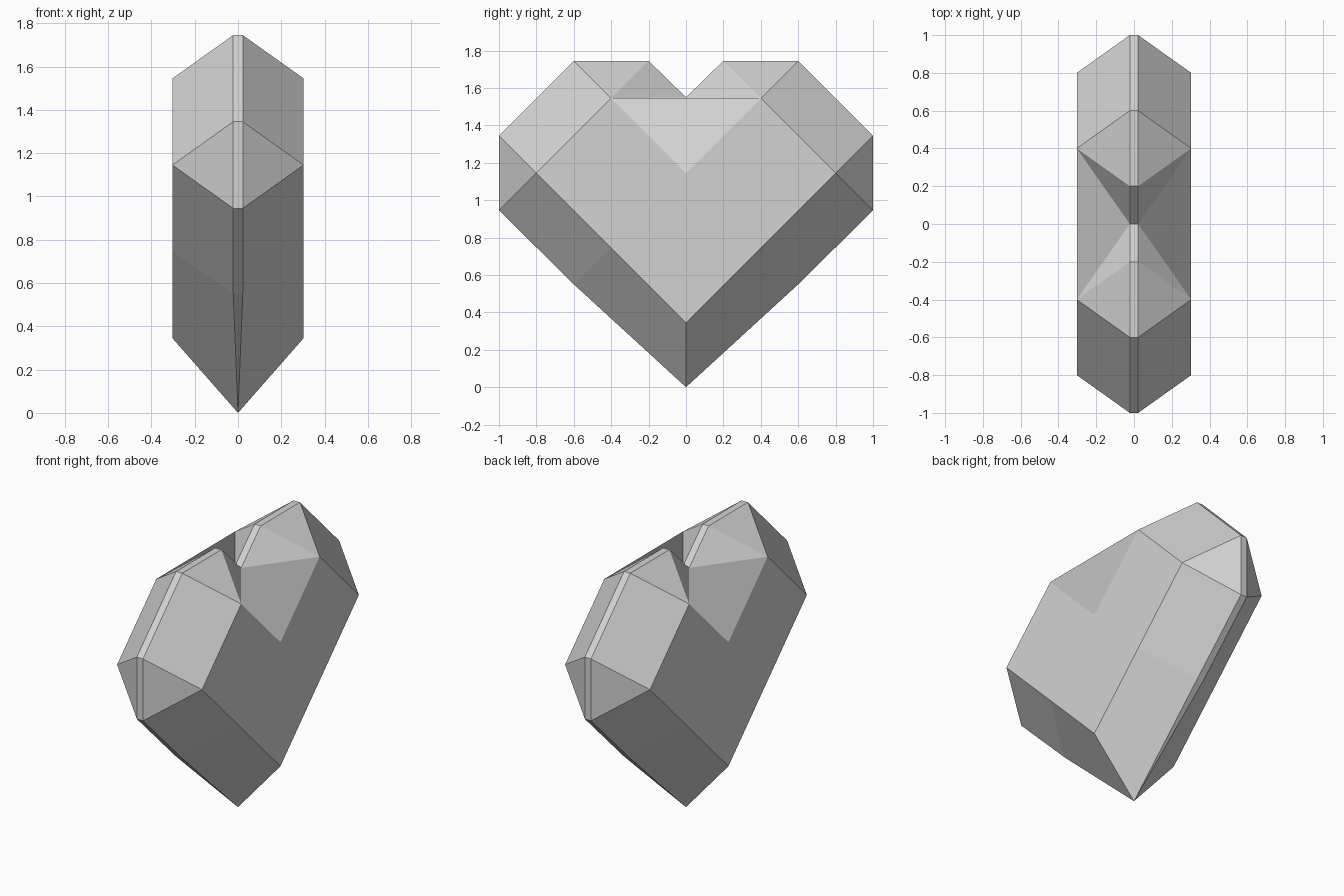
import bpy
import bmesh

cube = bpy.data.objects.get("Cube")
if cube:
    bpy.data.objects.remove(cube, do_unlink=True)

RIM_X, SIDE_X = 0.022, 0.303

# Half outline of the rim (y, z), from above the bottom tip up to the lobe top
RIM = [(0.6, 0.55), (1.0, 0.945), (1.0, 1.345), (0.6, 1.745), (0.2, 1.745)]
# Matching points of the raised flat side
SIDE = [(0.4, 0.745), (0.8, 1.145), (0.8, 1.145), (0.4, 1.545), (0.4, 1.545)]
TIP, NOTCH = (0, 0), (0, 1.55)
SIDE_TIP, SIDE_NOTCH = (0, 0.345), (0, 1.145)

bm = bmesh.new()
cache = {}


def vert(x, y, z):
    key = (round(x, 4), round(y, 4), round(z, 4))
    if key not in cache:
        cache[key] = bm.verts.new(key)
    return cache[key]


def face(points):
    verts = list(dict.fromkeys(vert(*p) for p in points))
    if len(verts) > 2:
        bm.faces.new(verts)


def mirrored(points):
    return [(-y, z) for y, z in points]


def at(x, p):
    return (x, p[0], p[1])


for sx in (1, -1):
    rx, fx = sx * RIM_X, sx * SIDE_X
    # Sloped facets from the rim to the flat side
    for sign in (1, -1):
        rim = RIM if sign == 1 else mirrored(RIM)
        side = SIDE if sign == 1 else mirrored(SIDE)
        outer = [at(0, TIP)] + [at(rx, p) for p in rim] + [at(rx, NOTCH)]
        inner = [at(fx, p) for p in [SIDE_TIP] + side + side[-1:]]
        for i in range(len(outer) - 1):
            face([outer[i], outer[i + 1], inner[i + 1], inner[i]])
    # Flat heart-shaped side
    loop = [SIDE_TIP] + SIDE + [SIDE_NOTCH] + mirrored(SIDE)[::-1]
    face([at(fx, p) for p in loop])
    # Ledge facet in the notch
    a, b = SIDE[-1], mirrored(SIDE)[-1]
    face([at(fx, a), at(rx, NOTCH), at(fx, b), at(fx, SIDE_NOTCH)])

# Narrow band around the rim
for rim in (RIM, mirrored(RIM)):
    face([at(0, TIP), at(RIM_X, rim[0]), at(-RIM_X, rim[0])])
    path = rim + [NOTCH]
    for p, q in zip(path, path[1:]):
        face([at(RIM_X, p), at(RIM_X, q), at(-RIM_X, q), at(-RIM_X, p)])

bmesh.ops.recalc_face_normals(bm, faces=bm.faces[:])
mesh = bpy.data.meshes.new("faceted_heart")
bm.to_mesh(mesh)
bm.free()

# Single plain grey
grey = bpy.data.materials.new("light_grey")
grey.use_nodes = True
colour = (0.65, 0.65, 0.65, 1)
grey.diffuse_color = colour
bsdf = next(n for n in grey.node_tree.nodes if n.type == 'BSDF_PRINCIPLED')
bsdf.inputs["Base Color"].default_value = colour
mesh.materials.append(grey)

heart = bpy.data.objects.new("faceted_heart", mesh)
bpy.context.collection.objects.link(heart)
